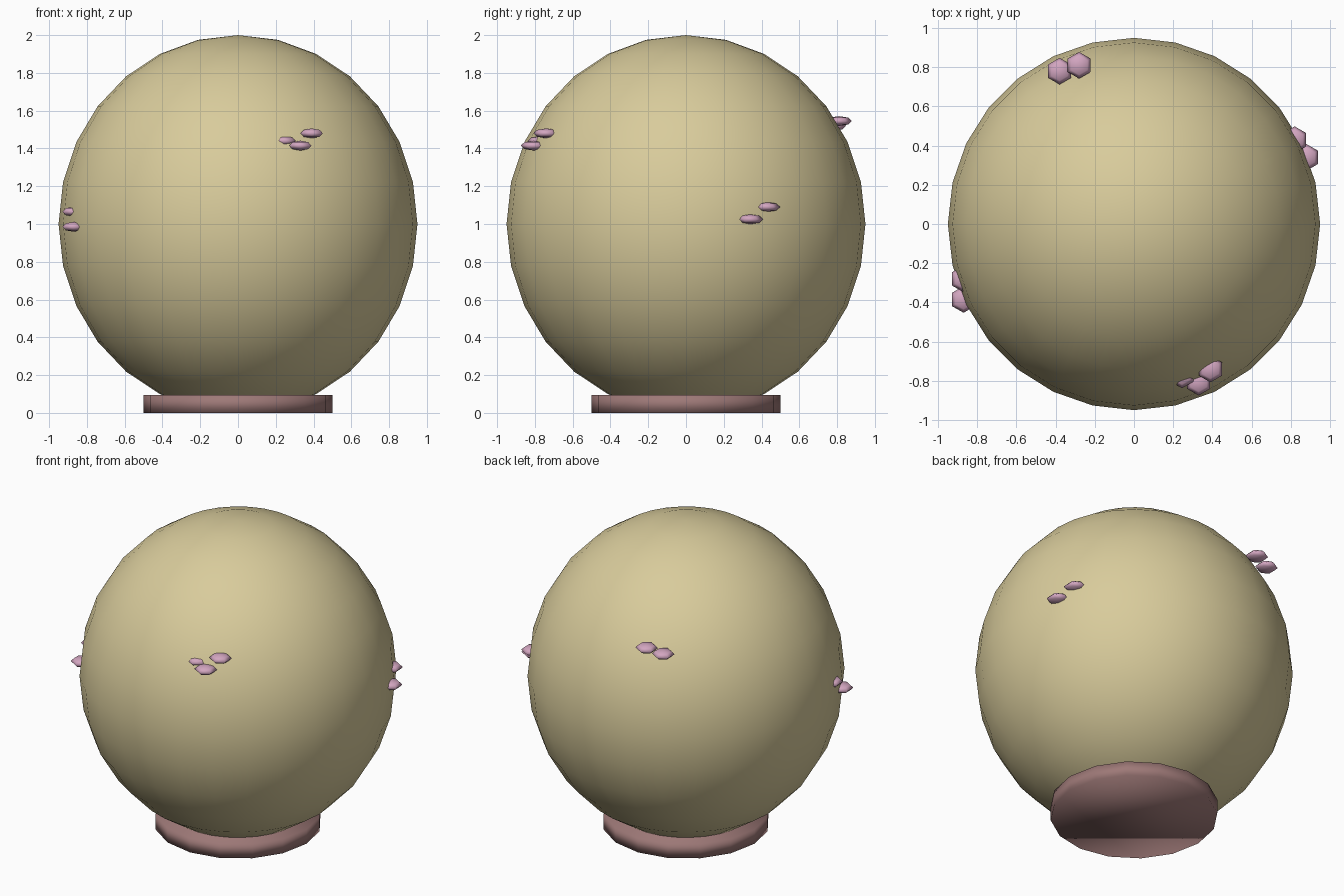
import bpy
import bmesh
from mathutils import Matrix

cube = bpy.data.objects.get("Cube")
if cube:
    bpy.data.objects.remove(cube, do_unlink=True)


def material(name, rgb):
    mat = bpy.data.materials.new(name)
    mat.use_nodes = True
    color = (*rgb, 1.0)
    mat.diffuse_color = color
    mat.node_tree.nodes["Principled BSDF"].inputs["Base Color"].default_value = color
    return mat


def finish(name, bm, mat, location):
    mesh = bpy.data.meshes.new(name)
    bm.to_mesh(mesh)
    bm.free()
    mesh.materials.append(mat)
    mesh.shade_smooth()
    obj = bpy.data.objects.new(name, mesh)
    obj.location = location
    bpy.context.collection.objects.link(obj)
    return obj


def ellipsoid(name, segments, rings, radius, half_height, mat, location):
    bm = bmesh.new()
    bmesh.ops.create_uvsphere(bm, u_segments=segments, v_segments=rings, radius=1.0,
                              matrix=Matrix.Diagonal((radius, radius, half_height, 1)))
    return finish(name, bm, mat, location)


cream = material("cream", (0.69, 0.60, 0.33))
brown = material("dusty brown", (0.34, 0.19, 0.185))
pink = material("mauve pink", (0.65, 0.38, 0.53))

# Large round body
ellipsoid("body", 28, 14, 0.95, 1.0, cream, (0, 0, 1))

# Softly shaded disc foot
bm = bmesh.new()
bmesh.ops.create_cone(bm, cap_ends=True, segments=16, radius1=0.5, radius2=0.5, depth=0.095)
finish("base", bm, brown, (0, 0, 0.0475))

# Small flattened nodules in clusters around the body
clusters = {
    "front": [(0.39, -0.74, 1.48), (0.33, -0.807, 1.415), (0.245, -0.77, 1.44)],
    "back": [(-0.38, 0.78, 1.52), (-0.28, 0.81, 1.545)],
    "left": [(0.88, 0.34, 1.025), (0.82, 0.43, 1.09)],
    "right": [(-0.87, -0.385, 0.985), (-0.87, -0.28, 1.065)],
}
for side, spots in clusters.items():
    for i, spot in enumerate(spots, 1):
        ellipsoid(f"{side}_nodule_{i}", 6, 4, 0.068, 0.026, pink, spot)
